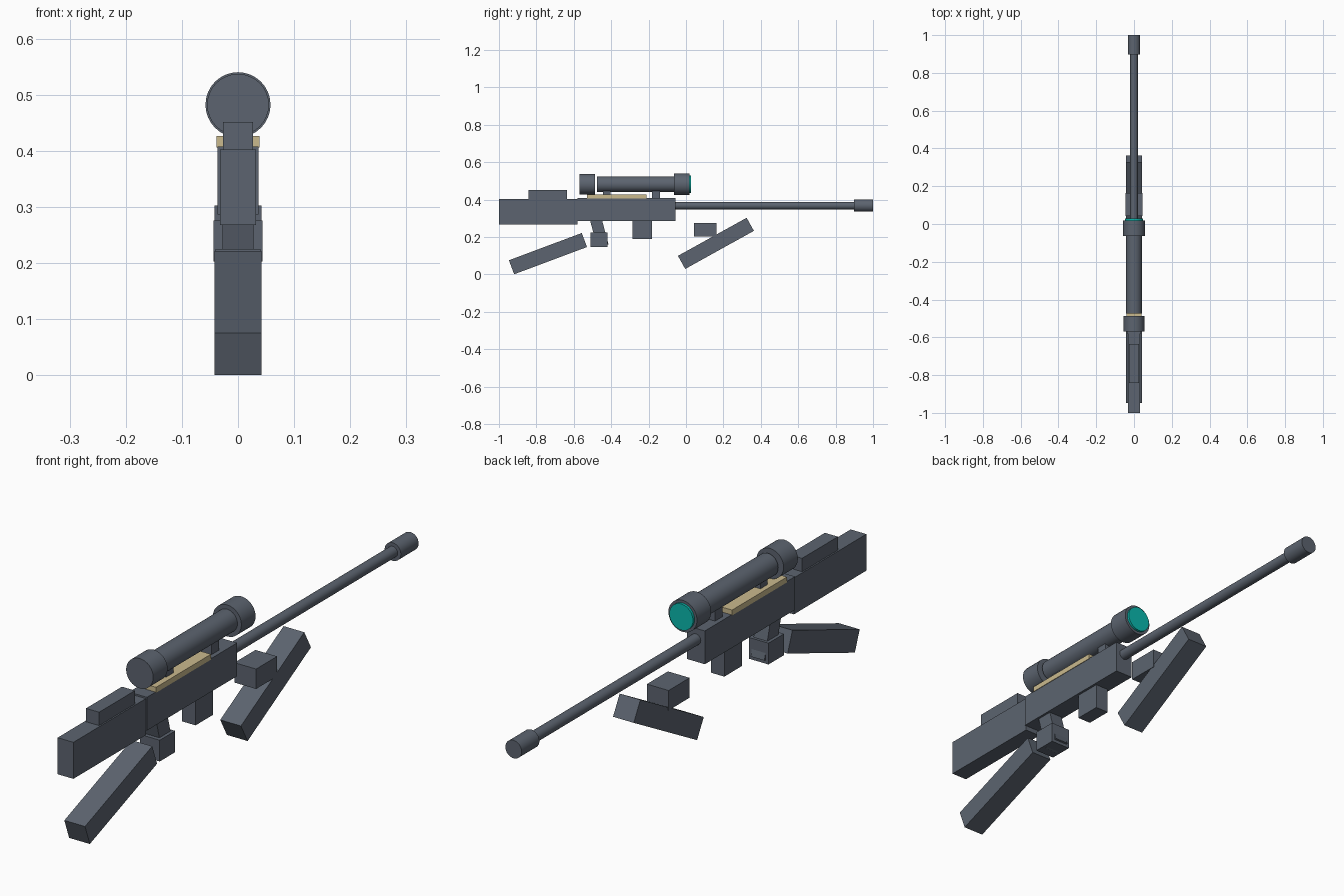
import bpy
import math

if "Cube" in bpy.data.objects:
    bpy.data.objects.remove(bpy.data.objects["Cube"], do_unlink=True)


def material(name, rgb):
    m = bpy.data.materials.new(name)
    m.use_nodes = True
    m.diffuse_color = (*rgb, 1)
    m.node_tree.nodes["Principled BSDF"].inputs["Base Color"].default_value = (*rgb, 1)
    return m


grey = material("slate grey", (0.107, 0.127, 0.16))
tan = material("pale tan", (0.59, 0.49, 0.27))
teal = material("lens teal", (0.003, 0.48, 0.42))


def finish(name, mat):
    ob = bpy.context.object
    ob.name = ob.data.name = name
    ob.data.materials.append(mat)
    return ob


def block(name, width, length, height, y, z, tilt=0, mat=grey):
    """Box centred on x = 0, tilted about the x axis."""
    bpy.ops.mesh.primitive_cube_add(size=1, location=(0, y, z))
    ob = finish(name, mat)
    for v in ob.data.vertices:
        v.co.x *= width
        v.co.y *= length
        v.co.z *= height
    ob.rotation_euler.x = math.radians(tilt)


def span(name, width, y0, y1, z0, z1, mat=grey):
    """Upright box given by its extents."""
    block(name, width, y1 - y0, z1 - z0, (y0 + y1) / 2, (z0 + z1) / 2, 0, mat)


def tube(name, radius, y0, y1, z, mat=grey):
    """Cylinder lying along y."""
    bpy.ops.mesh.primitive_cylinder_add(
        vertices=32, radius=radius, depth=y1 - y0,
        location=(0, (y0 + y1) / 2, z), rotation=(math.pi / 2, 0, 0))
    finish(name, mat)
    bpy.ops.object.shade_smooth_by_angle(angle=math.radians(30))


# Body
span("stock", 0.064, -1, -0.58, 0.268, 0.402)
span("cheek_rest", 0.053, -0.843, -0.635, 0.4, 0.451)
span("receiver", 0.073, -0.58, -0.057, 0.286, 0.408)
span("top_rail", 0.077, -0.53, -0.212, 0.406, 0.426, tan)
span("magazine", 0.055, -0.285, -0.183, 0.19, 0.29)

# Barrel
BORE = 0.368
tube("barrel", 0.02, -0.06, 0.9, BORE)
tube("muzzle", 0.033, 0.897, 1, BORE)

# Scope
SIGHT = 0.482
tube("scope_tube", 0.042, -0.475, -0.06, SIGHT)
tube("scope_eyepiece", 0.055, -0.57, -0.487, SIGHT)
tube("scope_bell", 0.058, -0.063, 0.019, SIGHT)
tube("scope_lens", 0.048, 0.015, 0.028, SIGHT, teal)
span("rear_scope_mount", 0.04, -0.445, -0.403, 0.4, 0.455)
span("front_scope_mount", 0.04, -0.183, -0.14, 0.4, 0.455)

# Grip
block("grip", 0.056, 0.062, 0.16, -0.465, 0.23, 15)
span("grip_block", 0.08, -0.511, -0.421, 0.147, 0.225)

# Detached supports
block("rear_support", 0.084, 0.416, 0.08, -0.738, 0.111, 20.5)
block("front_support", 0.084, 0.42, 0.08, 0.16, 0.166, 29)
span("front_support_block", 0.088, 0.042, 0.164, 0.203, 0.276)
